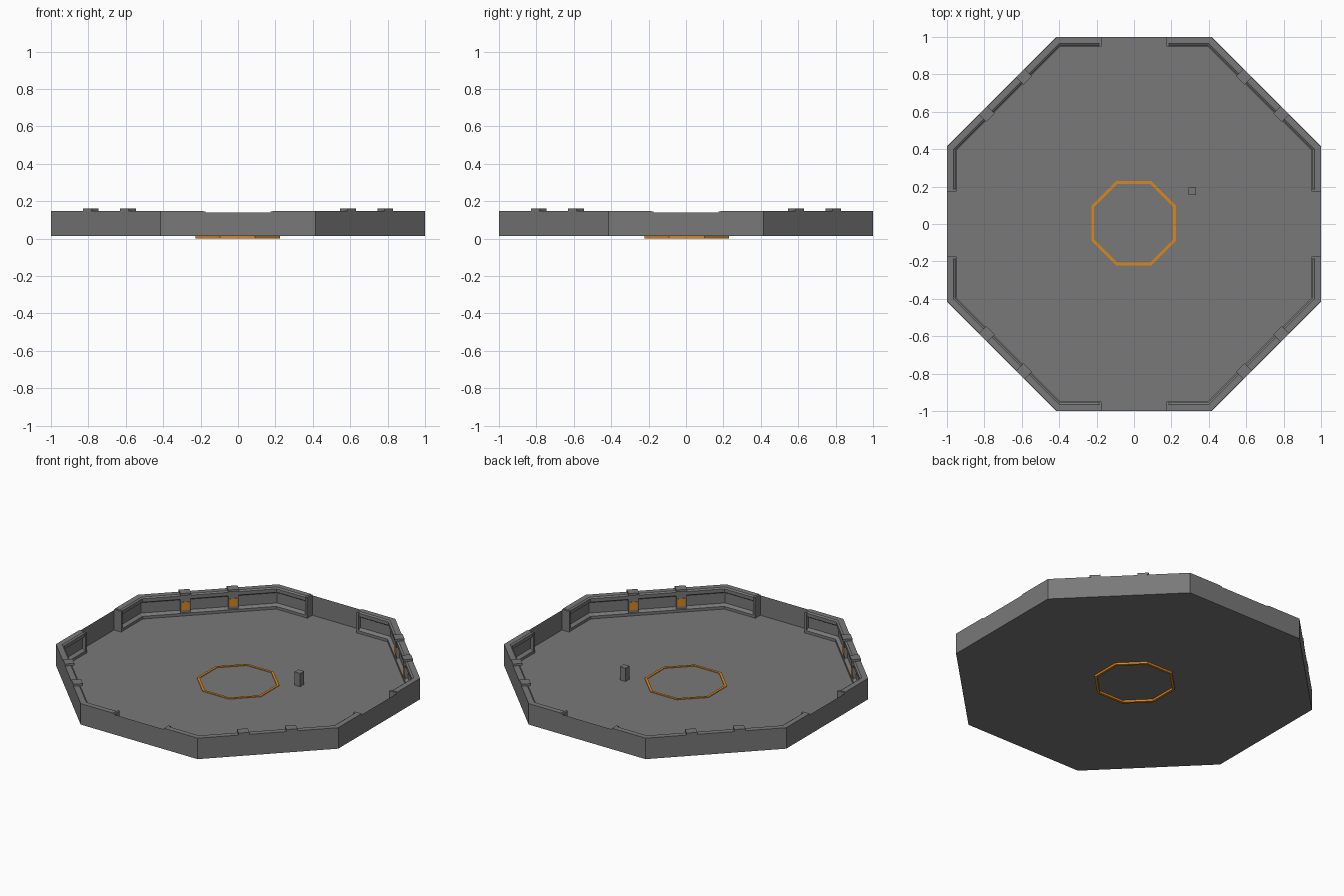
import bpy, bmesh, math
from mathutils import Vector

if "Cube" in bpy.data.objects:
    bpy.data.objects.remove(bpy.data.objects["Cube"])

FLOOR = 0.013
TAN = math.tan(math.pi / 8)


def material(name, rgb):
    m = bpy.data.materials.new(name)
    m.diffuse_color = (*rgb, 1)
    m.use_nodes = True
    m.node_tree.nodes["Principled BSDF"].inputs["Base Color"].default_value = m.diffuse_color
    return m


GREY = material("concrete grey", (0.19, 0.19, 0.19))
ORANGE = material("signal orange", (0.72, 0.24, 0.01))


def make(name, bm, mat):
    bmesh.ops.recalc_face_normals(bm, faces=bm.faces)
    me = bpy.data.meshes.new(name)
    bm.to_mesh(me)
    bm.free()
    me.materials.append(mat)
    ob = bpy.data.objects.new(name, me)
    bpy.context.collection.objects.link(ob)
    return ob


def at(k, t, d, z):
    """Point on side k: t along the side, d inward from the outer face."""
    a = k * math.pi / 4
    n, s = Vector((math.cos(a), math.sin(a), 0)), Vector((-math.sin(a), math.cos(a), 0))
    return n * (1 - d) + s * t + Vector((0, 0, z))


def octagon(bm, apothem, z):
    r = apothem / math.cos(math.pi / 8)
    return [bm.verts.new((r * math.cos((k + 0.5) * math.pi / 4),
                          r * math.sin((k + 0.5) * math.pi / 4), z)) for k in range(8)]


def bridge(bm, a, b):
    n = len(a)
    for i in range(n):
        j = (i + 1) % n
        bm.faces.new((a[i], a[j], b[j], b[i]))


def sweep(bm, k, profile, start, end):
    """Run a (d, z) profile along side k; start and end are functions of d."""
    a = [bm.verts.new(at(k, start(d), d, z)) for d, z in profile]
    b = [bm.verts.new(at(k, end(d), d, z)) for d, z in profile]
    bridge(bm, a, b)
    bm.faces.new(a)
    bm.faces.new(b)


def block(bm, k, t, half, d0, d1, z0, z1):
    sweep(bm, k, [(d0, z0), (d1, z0), (d1, z1), (d0, z1)],
          lambda d: t - half, lambda d: t + half)


def mitre(d):
    return TAN * (1 - d)


# Floor and thin outer shell, open at the top
bm = bmesh.new()
low, high = octagon(bm, 1, FLOOR), octagon(bm, 1, 0.14)
bm.faces.new(low)
bridge(bm, low, high)
make("floor_and_outer_shell", bm, GREY)

# Inner wall section: base step, recessed face and overhanging coping
WALL = [(0.0005, FLOOR), (0.05, FLOOR), (0.05, 0.03), (0.03, 0.042), (0.03, 0.108),
        (0.045, 0.118), (0.045, 0.14), (0.035, 0.147), (0.0005, 0.147)]

walls, stubs, ends = bmesh.new(), bmesh.new(), bmesh.new()
pilasters, caps, panels = bmesh.new(), bmesh.new(), bmesh.new()
for k in range(8):
    if k % 2:
        # Full diagonal walls with two pilasters each
        sweep(walls, k, WALL, lambda d: -mitre(d), mitre)
        for t in (-0.141, 0.141):
            block(pilasters, k, t, 0.03, 0.02, 0.046, FLOOR, 0.147)
            block(caps, k, t, 0.032, 0.0, 0.056, 0.146, 0.16)
            block(panels, k, t, 0.022, 0.045, 0.049, 0.05, 0.1)
    else:
        # Short wall stubs on both sides of each wide opening
        for s in (-1, 1):
            sweep(stubs, k, WALL, lambda d: s * 0.185, lambda d: s * mitre(d))
            block(ends, k, s * 0.181, 0.007, 0.0005, 0.052, FLOOR, 0.145)

make("diagonal_walls", walls, GREY)
make("opening_wall_stubs", stubs, GREY)
make("stub_end_posts", ends, GREY)
make("pilasters", pilasters, GREY)
make("pilaster_caps", caps, GREY)
make("orange_wall_panels", panels, ORANGE)

# Octagonal marker ring set in the floor
bm = bmesh.new()
rings = [octagon(bm, a, z) for a, z in
         ((0.226, 0), (0.226, 0.017), (0.211, 0.017), (0.211, 0))]
for i in range(4):
    bridge(bm, rings[i], rings[(i + 1) % 4])
ring = make("centre_marker_ring", bm, ORANGE)
ring.location = (-0.002, 0.004, 0)

# Small free-standing post
bm = bmesh.new()
bmesh.ops.create_cube(bm, size=1)
for v in bm.verts:
    v.co = (0.312 + v.co.x * 0.04, 0.175 + v.co.y * 0.04, FLOOR + (v.co.z + 0.5) * 0.085)
make("standing_post", bm, GREY)
